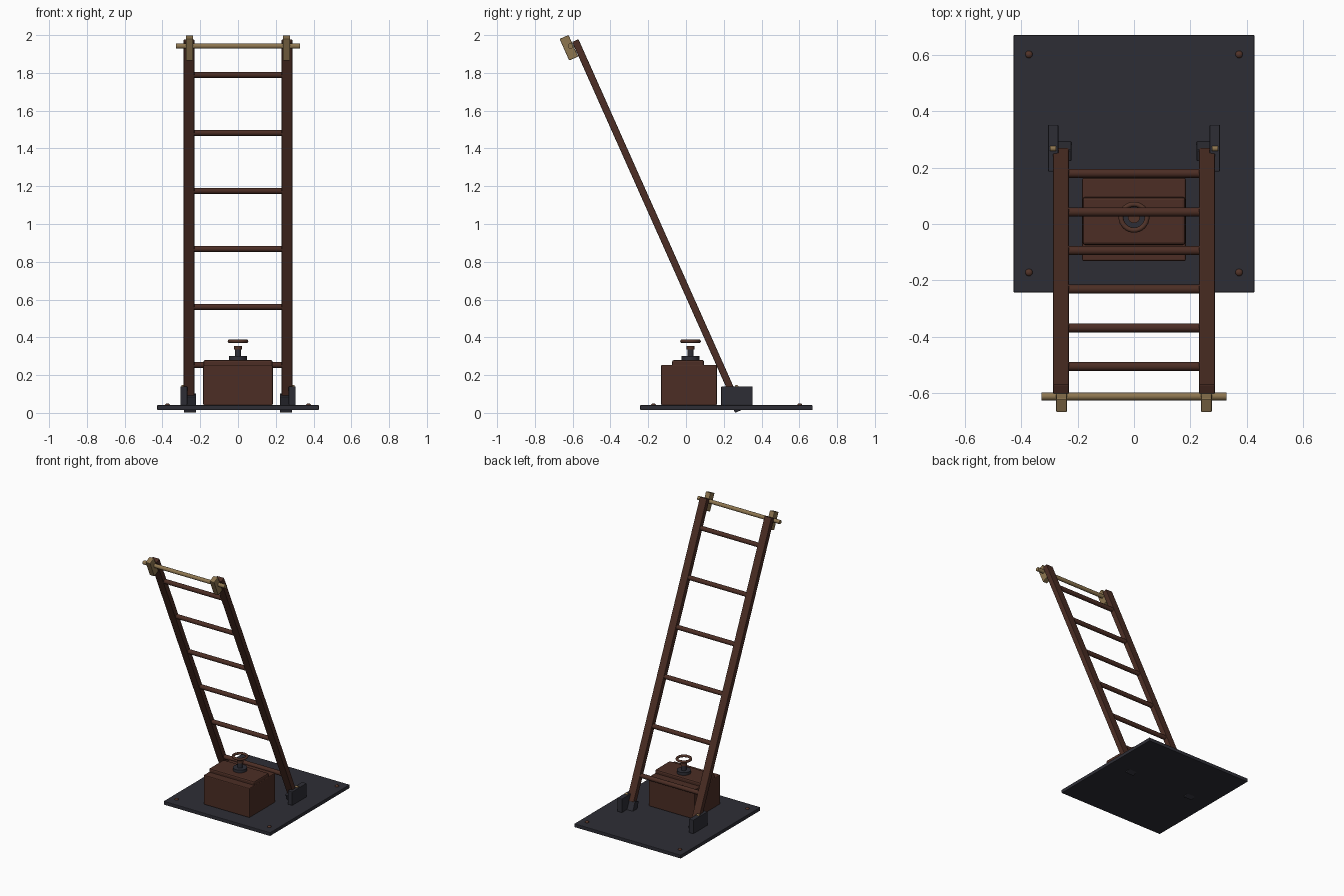
import bpy, math
from mathutils import Vector

if "Cube" in bpy.data.objects:
    bpy.data.objects.remove(bpy.data.objects["Cube"])

TILT = math.radians(24.05)          # ladder leans toward the front (-y)


def mat(name, col):
    m = bpy.data.materials.new(name)
    m.diffuse_color = (*col, 1)
    m.use_nodes = True
    m.node_tree.nodes["Principled BSDF"].inputs["Base Color"].default_value = m.diffuse_color
    return m


IRON = mat("dark iron", (0.027, 0.027, 0.036))
WOOD = mat("brown wood", (0.072, 0.027, 0.018))
RUST = mat("rusty brown", (0.085, 0.034, 0.022))
BRASS = mat("aged brass", (0.27, 0.18, 0.08))


def finish(name, m, bevel=0.0):
    o = bpy.context.object
    o.name = name
    o.data.materials.append(m)
    if bevel:
        b = o.modifiers.new("bevel", 'BEVEL')
        b.width, b.segments = bevel, 2
    return o


def box(name, centre, size, m, tilt=0.0, bevel=0.004):
    bpy.ops.mesh.primitive_cube_add(size=1, location=centre)
    o = bpy.context.object
    o.scale = size
    bpy.ops.object.transform_apply(location=False, rotation=False, scale=True)
    o.rotation_euler.x = tilt
    return finish(name, m, bevel)


def rod(name, centre, r, length, m, axis='Z', sides=20):
    bpy.ops.mesh.primitive_cylinder_add(vertices=sides, radius=r, depth=length, location=centre)
    if axis == 'X':
        bpy.context.object.rotation_euler.y = math.pi / 2
    bpy.ops.object.shade_smooth_by_angle(angle=math.radians(35))
    return finish(name, m)


def on_ladder(z):
    """y of the ladder centre line at height z"""
    return 0.18 - math.tan(TILT) * (z - 0.254)


# base plate with corner bolts
box("base_plate", (0, 0.214, 0.028), (0.856, 0.914, 0.026), IRON)
for x in (-0.373, 0.373):
    for y in (-0.172, 0.602):
        bpy.ops.mesh.primitive_uv_sphere_add(segments=16, ring_count=8, radius=0.013, location=(x, y, 0.041))
        bpy.context.object.scale.z = 0.75
        bpy.ops.object.shade_smooth()
        finish("plate_bolt", RUST)

# box with raised lid
box("wooden_box", (0, 0.016, 0.147), (0.368, 0.296, 0.214), WOOD, bevel=0.006)
box("lid", (0, 0.011, 0.261), (0.366, 0.170, 0.038), WOOD, bevel=0.010)

# valve on the lid
VY = 0.024
rod("valve_flange", (0, VY, 0.289), 0.047, 0.022, IRON, sides=24)
rod("valve_stem", (0, VY, 0.318), 0.017, 0.04, IRON)
rod("valve_cap", (0, VY, 0.345), 0.021, 0.020, RUST)
bpy.ops.mesh.primitive_torus_add(major_radius=0.046, minor_radius=0.009, major_segments=32,
                                 minor_segments=10, location=(0, VY, 0.379))
bpy.ops.object.shade_smooth()
finish("valve_wheel", RUST)

# ladder rails, shoes, hinge cheeks and top hooks on both sides
z0, z1 = 0.088, 1.971
zm = (z0 + z1) / 2
for s in (-1, 1):
    box("rail", (s * 0.2595, on_ladder(zm), zm), (0.056, 0.037, (z1 - z0) / math.cos(TILT)), WOOD, TILT)
    box("rail_shoe", (s * 0.254, 0.262, 0.0525), (0.064, 0.047, 0.094), IRON, TILT)
    box("hinge_cheek", (s * 0.287, 0.269, 0.09), (0.037, 0.166, 0.10), IRON)
    rod("hinge_pin", (s * 0.287, 0.268, 0.138), 0.010, 0.022, BRASS, 'X', 12)
    box("top_hook", (s * 0.257, -0.620, 1.933), (0.038, 0.052, 0.125), BRASS, TILT)

# rungs
for i in range(6):
    z = 0.254 + 0.3072 * i
    rod("rung", (0, on_ladder(z), z), 0.016, 0.48, WOOD, 'X')

# brass bar through the hooks
rod("top_bar", (0, -0.612, 1.942), 0.014, 0.658, BRASS, 'X')
